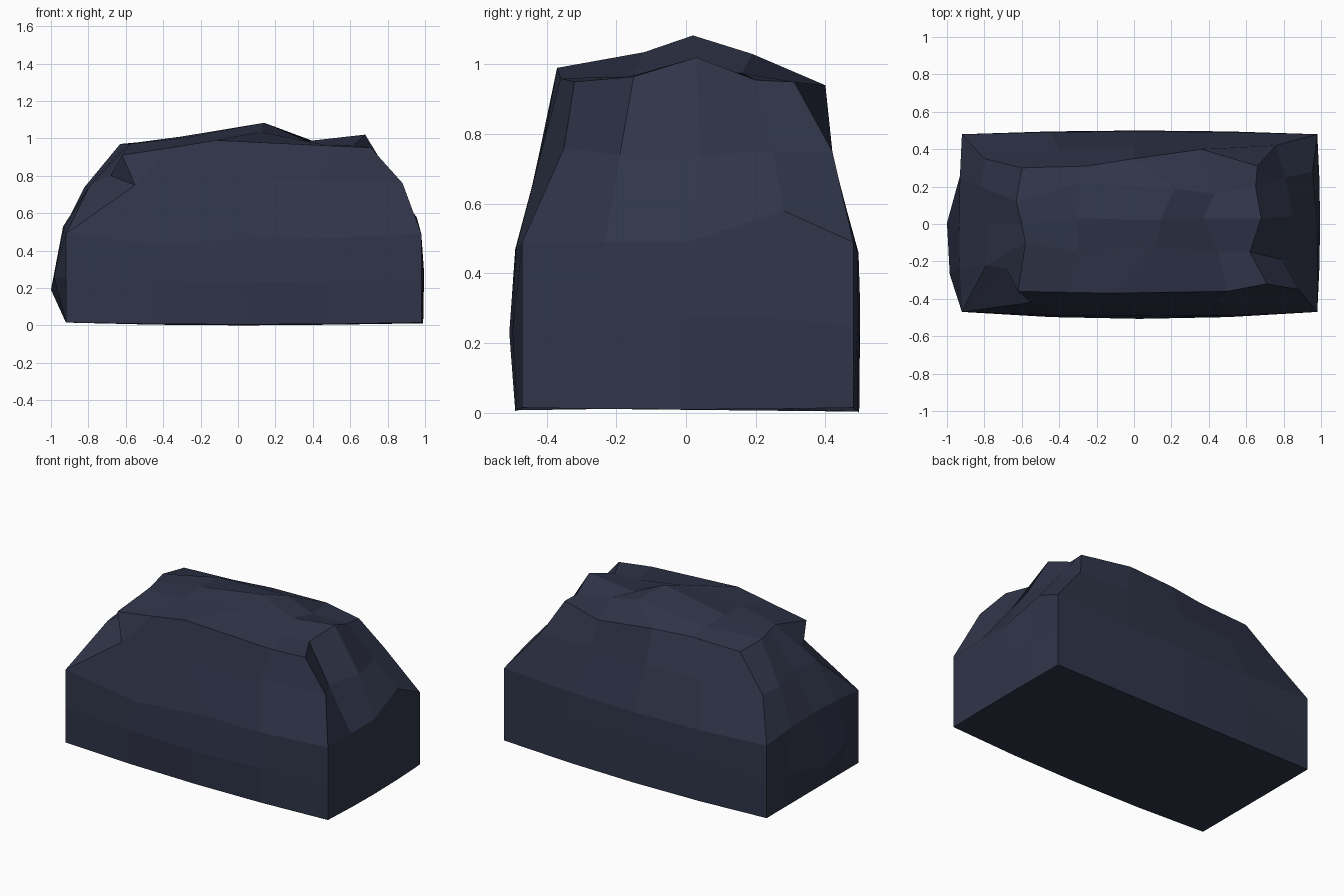
import bpy, bmesh

if "Cube" in bpy.data.objects:
    bpy.data.objects.remove(bpy.data.objects["Cube"])

X0, X1, Y0, Y1 = -0.92, 0.98, -0.47, 0.48


def base_ring(zs, front, right, back, left):
    """16-point rectangle (5 x 5 perimeter) with each side bulged outwards."""
    corners = [(X0, Y0), (X1, Y0), (X1, Y1), (X0, Y1)]
    outward = [(0, -front), (right, 0), (0, back), (-left, 0)]
    pts = []
    for s in range(4):
        (ax, ay), (bx, by), (ox, oy) = corners[s], corners[(s + 1) % 4], outward[s]
        for k in range(4):
            t = k / 4
            b = 4 * t * (1 - t)
            z = zs[s] * b + zs[4] * (1 - b)     # side middle height to corner height
            pts.append((ax + (bx - ax) * t + ox * b, ay + (by - ay) * t + oy * b, z))
    return pts


# lower block: foot, belly and shoulder line
foot = base_ring((0.005, 0.01, 0.0, 0.015, 0.015), 0.02, 0.01, 0.017, 0.0)
belly = base_ring((0.23, 0.28, 0.30, 0.19, 0.25), 0.037, 0.015, 0.02, 0.08)
line = base_ring((0.46, 0.49, 0.46, 0.53, 0.49), 0.025, 0.0, 0.015, 0.015)
# uneven spots: left bulge leans forward, right and front edges are chipped
belly[13], belly[15] = (-.93, .26, .24), (-.985, -.27, .26)
line[1], line[2], line[7] = (-.4, -.49, .43), (.1, -.49, .47), (.955, .28, .58)
rings = [foot, belly, line]
# sloping shoulder, with the notch at the front left
rings.append([
    (-.68, -.24, .80), (-.55, -.42, .75), (-.1, -.41, .76), (.45, -.41, .77),
    (.88, -.35, .76), (.79, -.19, .74), (.85, .04, .74), (.81, .25, .75),
    (.76, .42, .75), (.4, .415, .76), (0, .415, .75), (-.4, .40, .74),
    (-.80, .35, .74), (-.82, .2, .74), (-.79, .0, .75), (-.79, -.22, .75)])
# rim of the cap
rings.append([
    (-.62, -.36, .91), (-.36, -.365, .95), (-.12, -.37, .99), (.5, -.36, .96),
    (.71, -.32, .95), (.62, -.15, .965), (.68, .03, 1.02), (.65, .2, .955),
    (.66, .31, .95), (.36, .4, .94), (0, .35, .96), (-.25, .31, .96),
    (-.60, .3, .95), (-.63, .12, .97), (-.60, 0, .97), (-.58, -.1, .97)])
# raised middle of the cap, 3 x 3
crown = [
    [(-.3, -.15, 1.0), (.12, -.12, 1.035), (.45, -.15, .968)],
    [(-.3, .03, 1.01), (.14, .02, 1.083), (.37, .03, .985)],
    [(-.29, .22, 1.0), (.22, .19, 1.03), (.43, .16, .975)]]

bm = bmesh.new()
loops = [[bm.verts.new(p) for p in r] for r in rings]
# quads around the notch get a fixed diagonal: True = lower right to upper left
notch = {(2, 0): False, (2, 15): True, (3, 0): True}
for level, (lo, hi) in enumerate(zip(loops, loops[1:])):
    for i in range(16):
        j = (i + 1) % 16
        a, b, c, d = lo[i], lo[j], hi[j], hi[i]
        if (level, i) not in notch:
            bm.faces.new((a, b, c, d))
        elif notch[level, i]:
            bm.faces.new((a, b, d))
            bm.faces.new((b, c, d))
        else:
            bm.faces.new((a, b, c))
            bm.faces.new((a, c, d))
bm.faces.new(loops[0][::-1])

# cap: rim is the border of a 5 x 5 grid, crown its inside
rim = loops[-1]
inner = [[bm.verts.new(p) for p in row] for row in crown]
grid = [rim[0:5]]
for r in range(3):
    grid.append([rim[15 - r]] + inner[r] + [rim[5 + r]])
grid.append(rim[8:13][::-1])
for r in range(4):
    for c in range(4):
        bm.faces.new((grid[r][c], grid[r][c + 1], grid[r + 1][c + 1], grid[r + 1][c]))
bmesh.ops.recalc_face_normals(bm, faces=bm.faces[:])

mesh = bpy.data.meshes.new("boulder")
bm.to_mesh(mesh)
bm.free()
boulder = bpy.data.objects.new("boulder", mesh)
bpy.context.collection.objects.link(boulder)

# dark slate colour
mat = bpy.data.materials.new("dark_slate")
mat.diffuse_color = (0.029, 0.035, 0.066, 1)
mat.use_nodes = True
mat.node_tree.nodes["Principled BSDF"].inputs["Base Color"].default_value = mat.diffuse_color
mesh.materials.append(mat)
